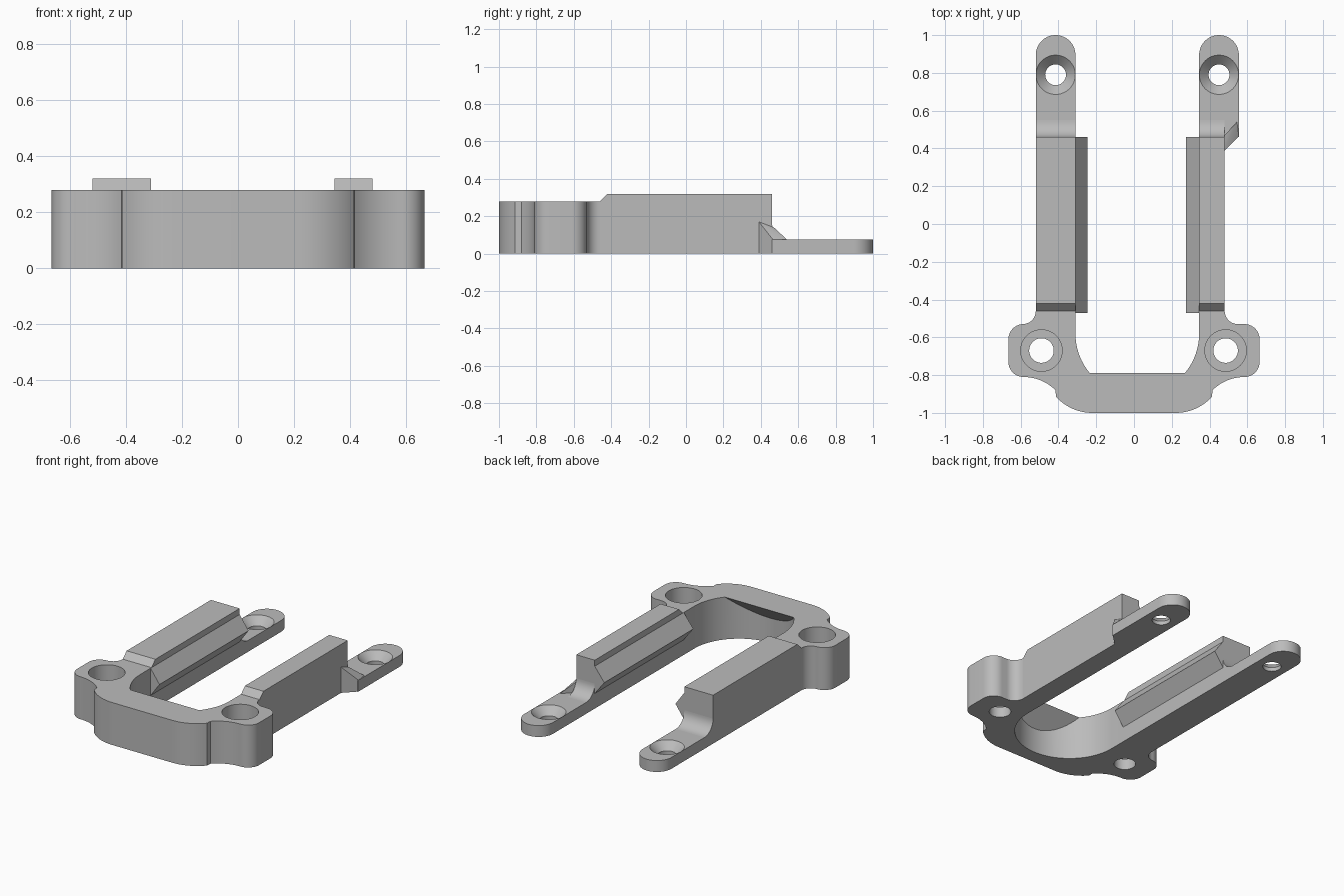
import bpy
import bmesh
from math import cos, sin, radians
from mathutils import Vector

if "Cube" in bpy.data.objects:
    bpy.data.objects.remove(bpy.data.objects["Cube"], do_unlink=True)

grey = bpy.data.materials.new("plain grey")
grey.use_nodes = True
colour = (0.5, 0.5, 0.5, 1)
grey.diffuse_color = colour
grey.node_tree.nodes["Principled BSDF"].inputs["Base Color"].default_value = colour


def arc(cx, cy, r, start, end, steps=12):
    angles = [radians(start + (end - start) * i / steps) for i in range(steps + 1)]
    return [(cx + r * cos(a), cy + r * sin(a)) for a in angles]


def finish(name, bm):
    bmesh.ops.remove_doubles(bm, verts=bm.verts, dist=1e-4)
    bmesh.ops.recalc_face_normals(bm, faces=bm.faces)
    mesh = bpy.data.meshes.new(name)
    bm.to_mesh(mesh)
    bm.free()
    mesh.materials.append(grey)
    ob = bpy.data.objects.new(name, mesh)
    bpy.context.collection.objects.link(ob)
    return ob


def prism(name, points, low, high, axis="z"):
    """Extrude a closed plan (axis z), (y, z) section (axis x)."""
    clean = [p for i, p in enumerate(points)
             if (Vector(p) - Vector(points[i - 1])).length > 1e-4]
    bm = bmesh.new()
    verts = [bm.verts.new((p[0], p[1], low) if axis == "z" else
                          (low, p[0], p[1]) if axis == "x" else (p[0], low, p[1]))
             for p in clean]
    face = bm.faces.new(verts)
    shift = Vector([high - low if a == axis else 0 for a in "xyz"])
    made = bmesh.ops.extrude_face_region(bm, geom=[face], use_keep_orig=True)
    moved = [g for g in made["geom"] if isinstance(g, bmesh.types.BMVert)]
    bmesh.ops.translate(bm, vec=shift, verts=moved)
    return finish(name, bm)


def cone(x, y, low, high, r_low, r_high):
    bm = bmesh.new()
    bmesh.ops.create_cone(bm, cap_ends=True, segments=48, radius1=r_low,
                          radius2=r_high, depth=high - low)
    bmesh.ops.translate(bm, vec=(x, y, (low + high) / 2), verts=bm.verts)
    return finish("cutter", bm)


def combine(ob, other, operation):
    mod = ob.modifiers.new("combine", "BOOLEAN")
    mod.operation = operation
    mod.solver = "EXACT"
    mod.object = other
    bpy.context.view_layer.objects.active = ob
    bpy.ops.object.modifier_apply(modifier=mod.name)
    bpy.data.objects.remove(other, do_unlink=True)


# Front frame: rounded ears, curved front and round inner opening
HEIGHT = 0.28
JOIN = -0.46


def outer_side(arm):
    return (arc(-arm - 0.07, JOIN, 0.07, 0, -90)
            + arc(-0.585, -0.61, 0.08, 90, 180)
            + arc(-0.585, -0.73, 0.08, 180, 270)
            + arc(-0.585, -1.05, 0.24, 90, 45)
            + arc(-0.22, -0.74, 0.26, 222, 270))


right = [(-x, y) for x, y in reversed(outer_side(0.48))]
outline = outer_side(0.52) + right + [(0.345, JOIN)]
outline += arc(0.0175, -0.58, 0.3275, 0, -180, 48) + [(-0.31, JOIN)]
frame = prism("front_frame", outline, 0, HEIGHT)

# Sloped overhang behind the front bar
wedge = prism("overhang", [(-0.79, HEIGHT), (-0.93, HEIGHT), (-0.93, 0.14)],
              -0.25, 0.28, "x")
combine(frame, wedge, "UNION")

# Stepped screw holes in the ears
for x in (-0.49, 0.485):
    combine(frame, cone(x, -0.67, 0.07, 0.4, 0.11, 0.11), "DIFFERENCE")
    combine(frame, cone(x, -0.67, -0.1, 0.2, 0.065, 0.065), "DIFFERENCE")
parts = [frame]

# Arms, rails, fillets and mounting tabs; tabs share one width
END = 0.46
TAB = 0.075
for side, outer, inner, tip, centre in (("right", -0.52, -0.31, -0.245, -0.415),
                                        ("left", 0.48, 0.345, 0.275, 0.45)):
    low, high = sorted((outer, inner))
    section = [(JOIN, 0), (JOIN, HEIGHT), (-0.42, 0.32), (END, 0.32), (END, 0)]
    parts.append(prism(side + "_arm", section, low, high, "x"))

    rail = [(inner, 0.28), (tip, 0.19), (inner, 0.10)]
    parts.append(prism(side + "_rail", rail, -0.47, END, "y"))

    fillet = [(END, TAB)] + arc(0.55, 0.165, 0.09, 180, 270)
    parts.append(prism(side + "_fillet", fillet, low, high, "x"))

    plan = arc(centre, 0.895, 0.105, 0, 180, 32)
    plan += [(centre - 0.105, END), (centre + 0.105, END)]
    tab = prism(side + "_tab", plan, 0, TAB)
    combine(tab, cone(centre, 0.79, 0.025, 0.08, 0.055, 0.109), "DIFFERENCE")
    combine(tab, cone(centre, 0.79, -0.1, 0.05, 0.055, 0.055), "DIFFERENCE")
    parts.append(tab)

# Slanted gusset where the left tab is wider than its arm
bm = bmesh.new()
for x, y, z in ((0.48, 0.39, 0.17), (0.48, 0.47, 0.14),
                (0.555, 0.465, TAB), (0.545, 0.54, TAB)):
    for level in (0, z):
        bm.verts.new((x, y, level))
bmesh.ops.convex_hull(bm, input=bm.verts)
parts.append(finish("left_gusset", bm))

# Smooth curves, sharp edges
bpy.ops.object.select_all(action="DESELECT")
for ob in parts:
    ob.data.materials.clear()
    ob.data.materials.append(grey)
    for poly in ob.data.polygons:
        poly.material_index = 0
    ob.select_set(True)
bpy.context.view_layer.objects.active = frame
bpy.ops.object.shade_smooth_by_angle(angle=radians(30))
